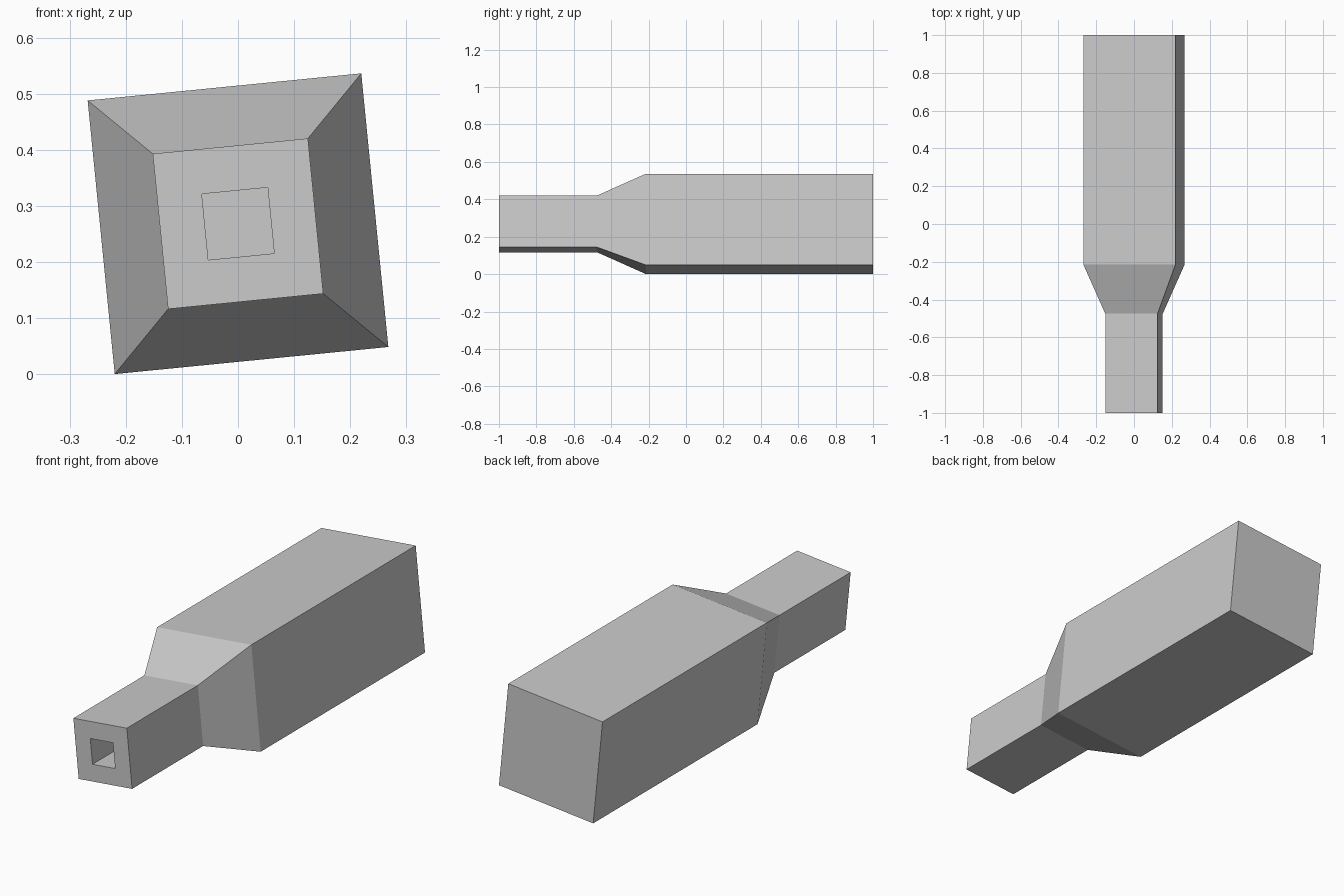
import bpy, bmesh, math

if "Cube" in bpy.data.objects:
    bpy.data.objects.remove(bpy.data.objects["Cube"])

TILT = math.radians(5.65)   # roll of the square section about the long axis
CENTRE_Z = 0.2685

grey = bpy.data.materials.new("light grey")
grey.diffuse_color = (0.6, 0.6, 0.6, 1)
grey.use_nodes = True
grey.node_tree.nodes["Principled BSDF"].inputs["Base Color"].default_value = grey.diffuse_color

# (half side of square, y): bore floor, bore mouth, neck front, neck back, shoulder, body back
SECTIONS = [
    (0.059, -0.475), (0.059, -1.0), (0.139, -1.0),
    (0.139, -0.475), (0.245, -0.215), (0.245, 1.0),
]


def square_ring(bm, half, y):
    """Four corners of a rolled square at depth y."""
    ring = []
    for x, z in ((-1, -1), (1, -1), (1, 1), (-1, 1)):
        px = half * (x * math.cos(TILT) - z * math.sin(TILT))
        pz = half * (x * math.sin(TILT) + z * math.cos(TILT))
        ring.append(bm.verts.new((px, y, CENTRE_Z + pz)))
    return ring


# One closed shell: bore, neck, tapered shoulder and long body
bm = bmesh.new()
rings = [square_ring(bm, half, y) for half, y in SECTIONS]
for a, b in zip(rings, rings[1:]):
    for i in range(4):
        j = (i + 1) % 4
        bm.faces.new((a[i], a[j], b[j], b[i]))
bm.faces.new(rings[0])    # bore floor
bm.faces.new(rings[-1])   # back end
bmesh.ops.recalc_face_normals(bm, faces=bm.faces)

mesh = bpy.data.meshes.new("stepped_square_body")
bm.to_mesh(mesh)
bm.free()
mesh.materials.append(grey)
body = bpy.data.objects.new("stepped_square_body", mesh)
bpy.context.collection.objects.link(body)
